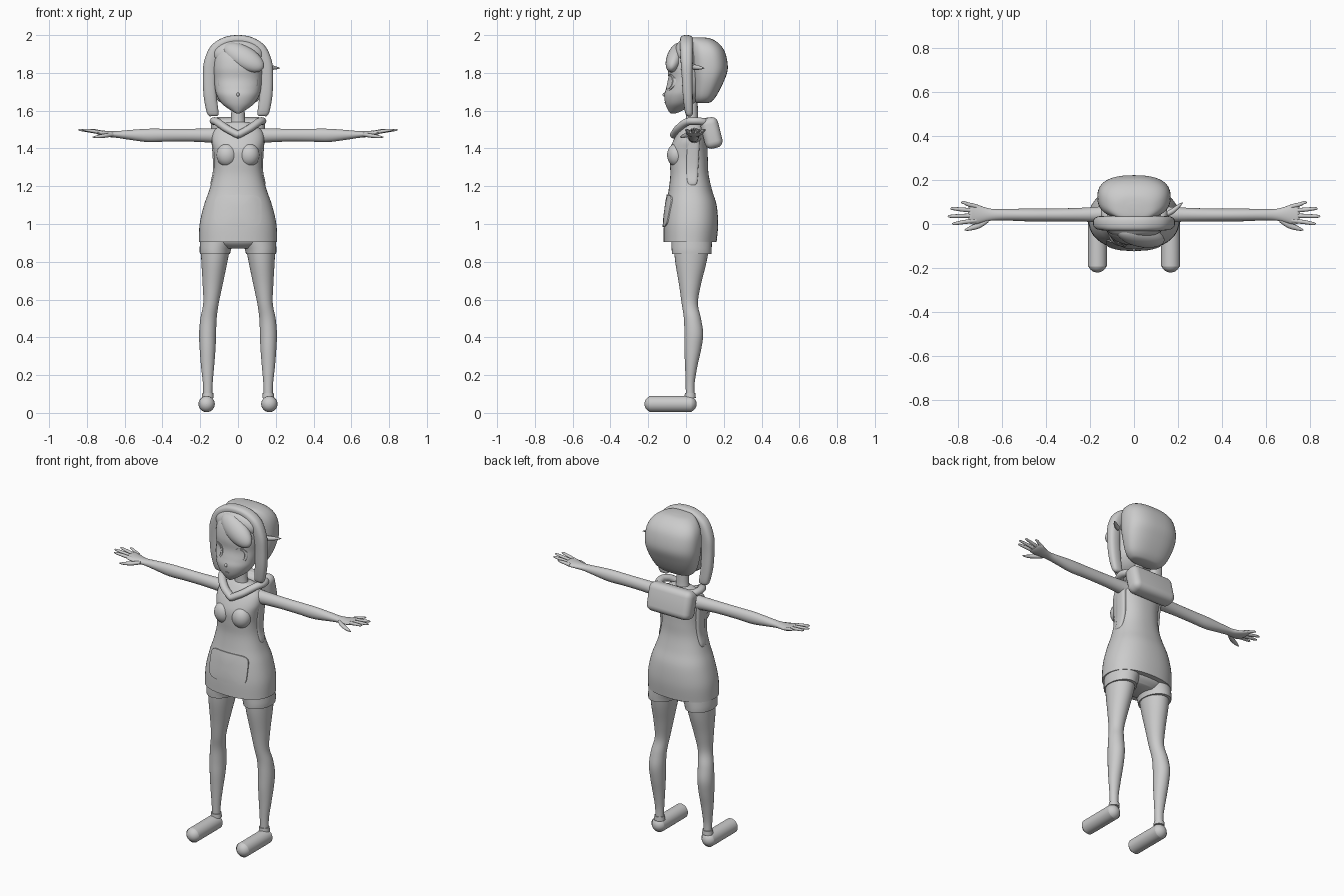
import bpy, bmesh, math
from mathutils import Vector, Matrix

if "Cube" in bpy.data.objects:
    bpy.data.objects.remove(bpy.data.objects["Cube"])

GREY = bpy.data.materials.new("plain_grey")
GREY.diffuse_color = (0.6, 0.6, 0.6, 1)
GREY.use_nodes = True
GREY.node_tree.nodes["Principled BSDF"].inputs["Base Color"].default_value = GREY.diffuse_color


def finish(name, bm, mirror=False, angle=50):
    bmesh.ops.recalc_face_normals(bm, faces=bm.faces)
    me = bpy.data.meshes.new(name)
    bm.to_mesh(me)
    bm.free()
    me.materials.append(GREY)
    ob = bpy.data.objects.new(name, me)
    bpy.context.collection.objects.link(ob)
    bpy.ops.object.select_all(action='DESELECT')
    ob.select_set(True)
    bpy.context.view_layer.objects.active = ob
    bpy.ops.object.shade_smooth_by_angle(angle=math.radians(angle))
    if mirror:
        m = ob.modifiers.new("mirror", 'MIRROR')
        m.use_mirror_merge = False
    return ob


def smooth(rows, steps=5):
    """Catmull-Rom interpolation through rows of numbers."""
    out = []
    for i in range(len(rows) - 1):
        a, b, c, d = (rows[max(i - 1, 0)], rows[i], rows[i + 1],
                      rows[min(i + 2, len(rows) - 1)])
        for s in range(steps):
            t = s / steps
            out.append([0.5 * (2 * q + (r - p) * t + (2 * p - 5 * q + 4 * r - w) * t * t
                               + (3 * q - p - 3 * r + w) * t ** 3)
                        for p, q, r, w in zip(a, b, c, d)])
    return out + [list(rows[-1])]


def skin(name, rings, n=32, p=2.0, mirror=False):
    """Skin superellipse rings given as (centre, u vector, v vector)."""
    bm = bmesh.new()
    loops = []
    for c, u, v in rings:
        loop = []
        for k in range(n):
            a = 2 * math.pi * k / n
            ca, sa = math.cos(a), math.sin(a)
            loop.append(bm.verts.new(c + u * math.copysign(abs(ca) ** (2 / p), ca)
                                     + v * math.copysign(abs(sa) ** (2 / p), sa)))
        loops.append(loop)
    for a, b in zip(loops, loops[1:]):
        for k in range(n):
            bm.faces.new((a[k], a[(k + 1) % n], b[(k + 1) % n], b[k]))
    bm.faces.new(loops[0])
    bm.faces.new(loops[-1])
    return finish(name, bm, mirror)


def loft(name, rows, axis='z', n=32, p=2.0, mirror=False):
    """Rows are (position on axis, centre 1, centre 2, radius 1, radius 2)."""
    order = {'z': (2, 0, 1), 'x': (0, 1, 2), 'y': (1, 0, 2)}[axis]
    rings = []
    for t, c1, c2, r1, r2 in smooth(rows):
        c, u, v = Vector(), Vector(), Vector()
        c[order[0]], c[order[1]], c[order[2]] = t, c1, c2
        u[order[1]], v[order[2]] = max(r1, 0.001), max(r2, 0.001)
        rings.append((c, u, v))
    return skin(name, rings, n, p, mirror)


def body(rows):
    """(z, half width, front y, back y) -> loft rows."""
    return [(z, 0, (f + b) / 2, w, (b - f) / 2) for z, w, f, b in rows]


def front_y(rows, x, z, p):
    d = smooth(rows)
    a, b = next(((a, b) for a, b in zip(d, d[1:]) if a[0] <= z <= b[0]), (d[-2], d[-1]))
    t = (z - a[0]) / max(b[0] - a[0], 1e-6)
    cy, rx, ry = (a[i] + (b[i] - a[i]) * t for i in (2, 3, 4))
    return cy - ry * max(0, 1 - min(1, abs(x / rx)) ** p) ** (1 / p)


def plate(name, rows, p, centre, rx, rz, lift, power=2.0, mirror=False):
    """Thin rounded plate laid on the front of a lofted part."""
    bm = bmesh.new()
    n, m = 32, 6
    loops = []
    for j in range(1, m + 2):
        f, h = (j / m, lift) if j <= m else (1.0, -0.004)
        loop = []
        for k in range(n):
            a = 2 * math.pi * k / n
            ca, sa = math.cos(a), math.sin(a)
            x = centre[0] + f * rx * math.copysign(abs(ca) ** (2 / power), ca)
            z = centre[1] + f * rz * math.copysign(abs(sa) ** (2 / power), sa)
            loop.append(bm.verts.new((x, front_y(rows, x, z, p) - h, z)))
        loops.append(loop)
    bm.faces.new(loops[0])
    for a, b in zip(loops, loops[1:]):
        for k in range(n):
            bm.faces.new((a[k], a[(k + 1) % n], b[(k + 1) % n], b[k]))
    return finish(name, bm, mirror)


def ball(name, loc, r, rot=(0, 0, 0), mirror=False):
    bm = bmesh.new()
    bmesh.ops.create_uvsphere(bm, u_segments=32, v_segments=18, radius=1)
    m = Matrix.Translation(loc)
    for ang, ax in zip(rot, 'XYZ'):
        m = m @ Matrix.Rotation(math.radians(ang), 4, ax)
    bm.transform(m @ Matrix.Diagonal((*r, 1)))
    return finish(name, bm, mirror)


# Dress with pocket, bust and side panels
DRESS = body([(0.905, .207, -.118, .162), (1.0, .203, -.117, .17), (1.1, .18, -.106, .162),
              (1.18, .152, -.092, .138), (1.26, .131, -.083, .12), (1.33, .125, -.086, .116),
              (1.39, .13, -.086, .114), (1.44, .139, -.068, .11), (1.49, .13, -.04, .105),
              (1.525, .09, -.015, .09), (1.54, .055, 0, .07)])
loft("dress", DRESS, n=48, p=2.3)
plate("front_pocket", DRESS, 2.3, (0, 1.07), .125, .085, .006, 5)
ball("bust", (.058, -.05, 1.365), (.056, .05, .062), mirror=True)
loft("side_panel", [(1.2, .135, .033, .004, .01), (1.22, .131, .033, .014, .026),
                    (1.3, .118, .033, .014, .032), (1.46, .122, .04, .02, .034)], p=3, mirror=True)

# Shorts and legs
loft("shorts_seat", body([(.87, .1, -.04, .1), (.9, .17, -.075, .13), (.95, .19, -.09, .14)]), p=2.4)
loft("shorts_leg", [(.842, .122, .03, .08, .104), (.87, .119, .03, .084, .106),
                    (.92, .106, .03, .094, .108)], mirror=True)
loft("leg", [(.1, .16, .022, .024, .023), (.16, .16, .022, .026, .024), (.25, .161, .028, .035, .033),
             (.34, .161, .036, .042, .045), (.42, .161, .041, .045, .05), (.5, .156, .034, .043, .045),
             (.58, .143, .02, .041, .043), (.68, .134, .021, .053, .058), (.8, .125, .026, .069, .083),
             (.9, .118, .03, .08, .095)], mirror=True)

# Capsule feet
foot = []
for end, s in ((-.177, -1), (.013, 1)):
    for i in range(8):
        a = math.pi / 2 * (i / 7 if s > 0 else 1 - i / 7)
        r = .043 * math.cos(a)
        foot.append((end + s * .043 * math.sin(a), .166, .047, r, r))
loft("foot", foot, 'y', mirror=True)
loft("ankle_cuff", [(.08, .16, .022, .031, .03), (.105, .16, .022, .029, .028)], mirror=True)

# Arms and hands
loft("arm", [(.09, .045, 1.465, .04, .045), (.14, .044, 1.468, .036, .038), (.25, .042, 1.47, .031, .034),
             (.38, .041, 1.47, .029, .034), (.48, .041, 1.469, .029, .035), (.58, .042, 1.472, .026, .025),
             (.64, .042, 1.474, .026, .018), (.68, .043, 1.476, .034, .016), (.72, .045, 1.481, .046, .014),
             (.74, .046, 1.485, .046, .012), (.75, .046, 1.486, .036, .007)], 'x', mirror=True)
for label, y0, x1, y1 in (("little", .08, .785, .097), ("ring", .06, .833, .07),
                          ("middle", .038, .845, .035), ("index", .016, .825, .002)):
    loft(label + "_finger", [(.715, y0, 1.483, .010, .010),
                             ((.715 + x1) / 2, (y0 + y1) / 2, 1.492, .0095, .009),
                             (x1 - .012, y1, 1.498, .007, .006), (x1, y1, 1.499, .002, .002)],
         'x', 12, mirror=True)
loft("thumb", [(.66, .02, 1.474, .012, .010), (.70, -.004, 1.468, .015, .011),
               (.745, -.02, 1.462, .010, .008), (.77, -.028, 1.46, .002, .002)], 'x', 12, mirror=True)

# Neck, collar and hanging hood
loft("neck", [(1.5, 0, .035, .05, .04), (1.55, 0, .032, .037, .032), (1.66, 0, .03, .036, .032)])
half = [(0, -.062, 1.472), (.06, -.04, 1.505), (.11, .005, 1.54), (.127, .055, 1.545),
        (.10, .105, 1.54), (0, .12, 1.545)]
path = half + [(-x, y, z) for x, y, z in half[-2:0:-1]] + [half[0]]
pts = [Vector(q) for q in smooth(path, 6)]
rings = []
for i, q in enumerate(pts):
    t = (pts[(i + 1) % len(pts)] - pts[i - 1]).normalized()
    if i in (0, len(pts) - 1):
        t = Vector((1, 0, 0))
    side = t.cross(Vector((0, 0, 1))).normalized()
    rings.append((q, side * .023, side.cross(t) * .02))
skin("collar", rings, 16)
bm = bmesh.new()
bmesh.ops.create_cube(bm, size=1)
bm.transform(Matrix.Translation((0, .135, 1.482)) @ Matrix.Rotation(math.radians(14), 4, 'X')
             @ Matrix.Diagonal((.285, .095, .165, 1)))
bmesh.ops.bevel(bm, geom=bm.edges[:], offset=.036, segments=5, profile=.5, affect='EDGES')
finish("hood", bm)

# Head with pointed chin, eyes, nose and mouth
HEAD = body([(1.585, .008, -.082, -.055), (1.6, .035, -.094, -.02), (1.635, .083, -.109, .04),
             (1.68, .112, -.115, .08), (1.72, .122, -.105, .09), (1.77, .127, -.094, .1),
             (1.83, .13, -.096, .1), (1.9, .122, -.08, .1), (1.95, .085, -.045, .08), (1.97, .04, 0, .06)])
loft("head", HEAD, n=40, p=2.1)
plate("eye", HEAD, 2.1, (.07, 1.75), .036, .043, .004, mirror=True)
plate("iris", HEAD, 2.1, (.07, 1.75), .025, .036, .007, mirror=True)
plate("mouth", HEAD, 2.1, (0, 1.643), .016, .003, .003)
ball("nose", (0, -.114, 1.685), (.008, .01, .01))

# Hair: back cap, front arch with side locks, swept fringe and tuft
loft("back_hair", body([(1.64, .07, .06, .115), (1.648, .1, .05, .135), (1.68, .13, .04, .162),
                        (1.75, .156, .035, .198), (1.82, .166, .025, .221), (1.9, .16, .02, .21),
                        (1.95, .135, .02, .18), (1.98, .09, .02, .135), (1.988, .03, .04, .09)]),
     n=48, p=2.5)
# each row: outer x, outer z, inner x, inner z, centre y, half depth
lock = [(.15, 1.57, .115, 1.572, .018, .008), (.165, 1.59, .103, 1.585, .016, .02),
        (.181, 1.67, .112, 1.67, .01, .026), (.186, 1.77, .115, 1.77, .006, .028),
        (.18, 1.86, .105, 1.855, .004, .032), (.143, 1.943, .075, 1.92, .003, .034),
        (.075, 1.988, .04, 1.945, .003, .034), (0, 2.0, 0, 1.952, .003, .034)]
arch = lock + [(-a, b, -c, d, e, f) for a, b, c, d, e, f in lock[-2::-1]]
skin("front_hair_arch", [(Vector(((a + c) / 2, e, (b + d) / 2)),
                          Vector(((a - c) / 2, 0, (b - d) / 2)), Vector((0, f, 0)))
                         for a, b, c, d, e, f in smooth(arch)], 24, 2.6)
ball("swept_fringe", (.03, -.055, 1.882), (.122, .046, .062), (-22, 32, 0))
ball("crown_hair", (0, -.01, 1.9), (.135, .055, .075))
loft("hair_tuft", [(.15, .045, 1.83, .012, .014), (.18, .062, 1.828, .014, .012),
                   (.205, .082, 1.826, .010, .007), (.222, .097, 1.825, .001, .001)], 'x', 12)
